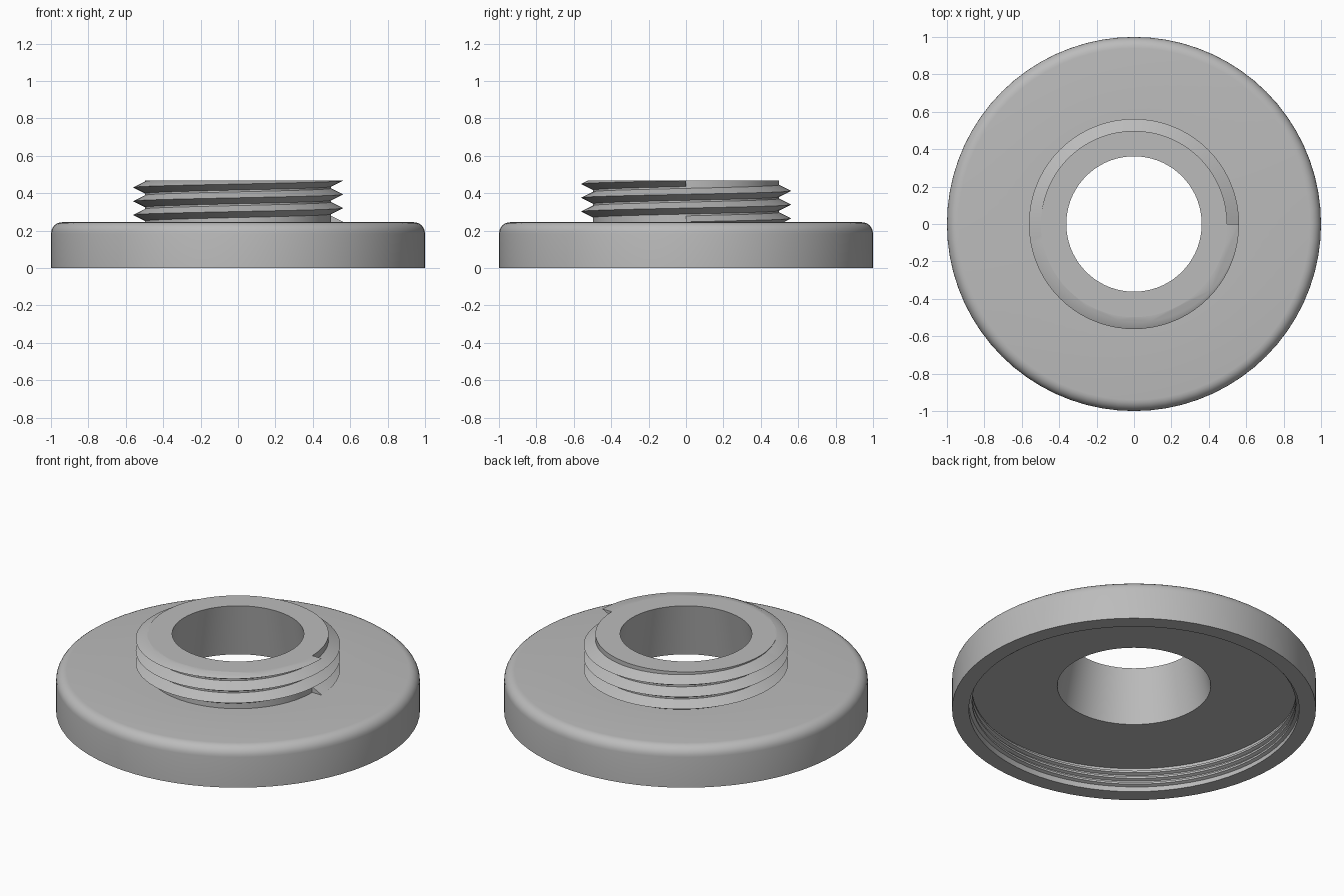
import bpy, bmesh
from math import sin, cos, pi, tau, radians

cube = bpy.data.objects.get("Cube")
if cube:
    bpy.data.objects.remove(cube)

grey = bpy.data.materials.new("plain grey")
grey.use_nodes = True
colour = (0.5, 0.5, 0.5, 1)
grey.diffuse_color = colour
grey.node_tree.nodes["Principled BSDF"].inputs["Base Color"].default_value = colour

SEGS = 72          # steps around a full turn
NECK_TOP = 0.468
FLOOR = 0.146      # ceiling height of the recess underneath
CAP_TOP = 0.245


def finish(name, bm):
    bmesh.ops.recalc_face_normals(bm, faces=bm.faces)
    mesh = bpy.data.meshes.new(name)
    bm.to_mesh(mesh)
    bm.free()
    mesh.materials.append(grey)
    obj = bpy.data.objects.new(name, mesh)
    bpy.context.collection.objects.link(obj)
    bpy.ops.object.select_all(action="DESELECT")
    obj.select_set(True)
    bpy.context.view_layer.objects.active = obj
    bpy.ops.object.shade_smooth_by_angle(angle=radians(30))
    return obj


def sweep(bm, profile, turns=1.0, pitch=0.0, z0=0.0):
    """Turn a closed (radius, z) profile about the z axis, rising if pitch is set."""
    ring = pitch == 0
    steps = round(turns * SEGS)
    rows = []
    for i in range(steps if ring else steps + 1):
        a = tau * i / SEGS
        z = z0 + pitch * i / SEGS
        rows.append([bm.verts.new((r * cos(a), r * sin(a), z + h)) for r, h in profile])
    n = len(profile)
    for i in range(steps):
        p, q = rows[i], rows[(i + 1) % len(rows)]
        for j in range(n):
            k = (j + 1) % n
            bm.faces.new((p[j], q[j], q[k], p[k]))
    if not ring:
        bm.faces.new(rows[0])
        bm.faces.new(rows[-1])


# Flanged cap with rounded shoulder, threaded-neck core, tapered bore and recess
ROUND = 0.06
shoulder = [(1 - ROUND + ROUND * cos(t * pi / 12), CAP_TOP - ROUND + ROUND * sin(t * pi / 12))
            for t in range(7)]
section = ([(0.908, 0), (1, 0)] + shoulder +
           [(0.498, CAP_TOP), (0.498, NECK_TOP), (0.362, NECK_TOP),
            (0.422, FLOOR), (0.908, FLOOR)])
bm = bmesh.new()
sweep(bm, section)
finish("flanged_cap", bm)

# Outer V thread, trimmed level with the neck top
PITCH = 0.0735
bm = bmesh.new()
sweep(bm, [(0.49, -0.036), (0.562, 0), (0.49, 0.036)], 3, PITCH, CAP_TOP + 0.002)
cut = bmesh.ops.bisect_plane(bm, geom=bm.verts[:] + bm.edges[:] + bm.faces[:],
                             plane_co=(0, 0, NECK_TOP), plane_no=(0, 0, 1),
                             clear_outer=True)
edges = [e for e in cut["geom_cut"] if isinstance(e, bmesh.types.BMEdge)]
bmesh.ops.holes_fill(bm, edges=edges, sides=0)
finish("outer_thread", bm)

# Fine inner thread on the recess wall
bm = bmesh.new()
sweep(bm, [(0.912, -0.015), (0.89, -0.006), (0.89, 0.006), (0.912, 0.015)],
      3, 0.0365, 0.02)
finish("inner_thread", bm)
